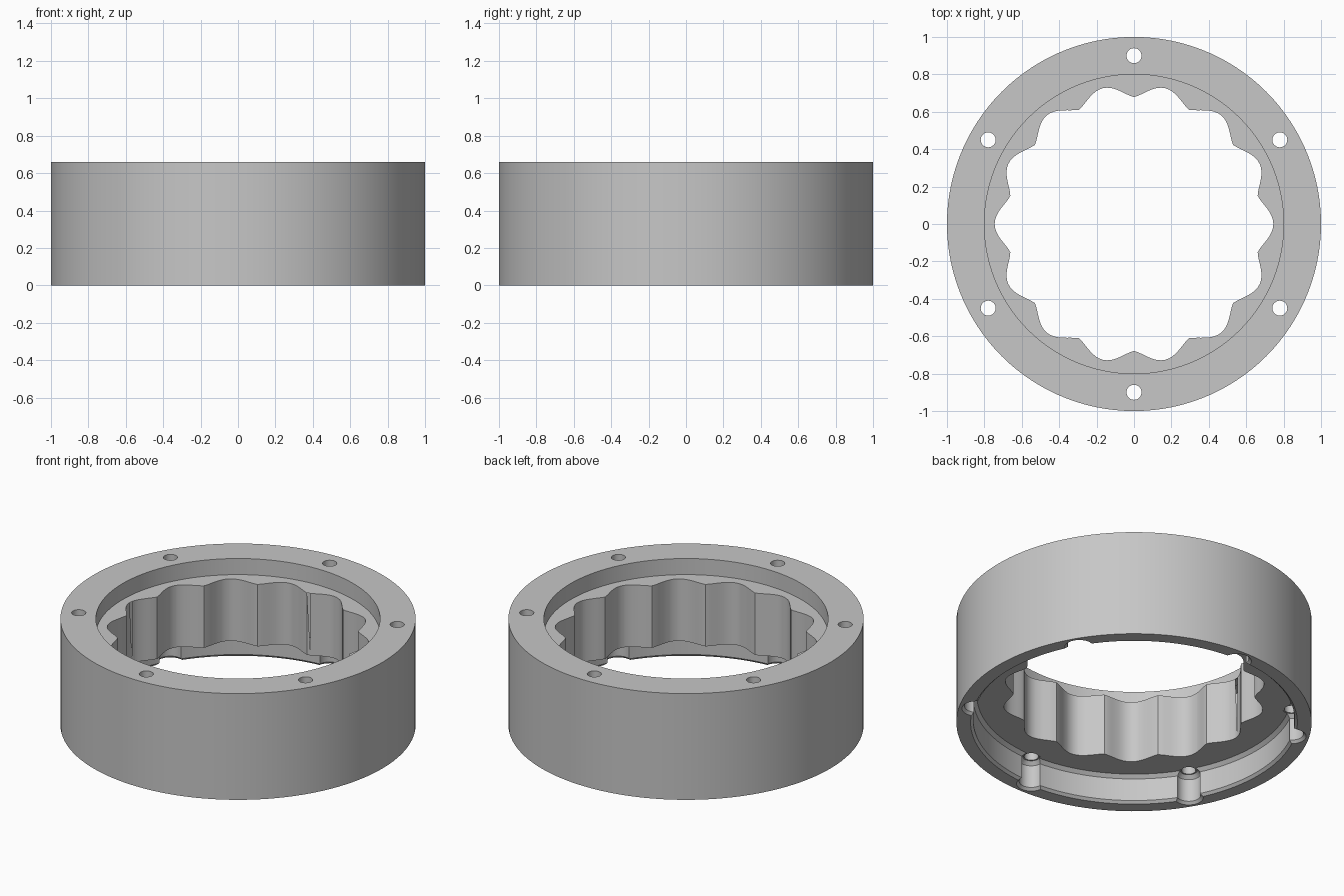
import bpy, bmesh, math

cube = bpy.data.objects.get("Cube")
if cube:
    bpy.data.objects.remove(cube, do_unlink=True)

HEIGHT, LEDGE, CEILING = 0.66, 0.56, 0.175
LOBES = 14

grey = bpy.data.materials.new("machined grey")
grey.use_nodes = True
colour = (0.57, 0.57, 0.57, 1)
grey.diffuse_color = colour
grey.node_tree.nodes["Principled BSDF"].inputs["Base Color"].default_value = colour


def skin(bm, rings, closed):
    """Bridge rings of vertices; a closed stack loops, an open one is capped."""
    n = len(rings[0])
    pairs = list(zip(rings, rings[1:]))
    if closed:
        pairs.append((rings[-1], rings[0]))
    for a, b in pairs:
        for i in range(n):
            j = (i + 1) % n
            bm.faces.new((a[i], a[j], b[j], b[i]))
    if not closed:
        bm.faces.new(rings[0][::-1])
        bm.faces.new(rings[-1])


def lathe(bm, profile, n, centre=(0, 0), closed=False):
    rings = []
    for r, z in profile:
        rings.append([bm.verts.new((centre[0] + r * math.cos(math.tau * i / n),
                                    centre[1] + r * math.sin(math.tau * i / n), z))
                      for i in range(n)])
    skin(bm, rings, closed)


def finish(bm, name):
    bmesh.ops.recalc_face_normals(bm, faces=bm.faces)
    mesh = bpy.data.meshes.new(name)
    bm.to_mesh(mesh)
    bm.free()
    mesh.materials.append(grey)
    ob = bpy.data.objects.new(name, mesh)
    bpy.context.collection.objects.link(ob)
    return ob


# Housing ring: top recess, inner flange and chamfered bottom pocket
bm = bmesh.new()
lathe(bm, [(1, 0), (1, HEIGHT), (0.8, HEIGHT), (0.8, LEDGE), (0.6, LEDGE),
           (0.6, CEILING), (0.885, CEILING), (0.905, 0.155),
           (0.905, 0.015), (0.92, 0)], 120, closed=True)
housing = finish(bm, "housing_ring")

# Cutter for the lobed bore
bm = bmesh.new()
steps = 16
loop = []
for i in range(LOBES * steps):
    a = math.tau * i / (LOBES * steps)
    u = abs((i / steps + 0.5) % 1 - 0.5) * 2
    r = 0.745 - 0.0354 * (1 - math.cos(math.pi * 0.85 * u))
    loop.append((r * math.cos(a), r * math.sin(a)))
skin(bm, [[bm.verts.new((x, y, z)) for x, y in loop] for z in (0.1, 0.6)], False)
bore = finish(bm, "bore_cutter")

# Cutter for six bolt holes with chamfered notches in the pocket wall
bm = bmesh.new()
for k in range(6):
    a = math.radians(30 + 60 * k)
    lathe(bm, [(0.084, -0.001), (0.068, 0.015), (0.068, 0.155), (0.048, 0.176),
               (0.04, 0.176), (0.04, HEIGHT + 0.1)], 32,
          (0.9 * math.cos(a), 0.9 * math.sin(a)))
bolts = finish(bm, "bolt_cutter")

# Cut the housing and bake the result
for cutter in (bore, bolts):
    mod = housing.modifiers.new(cutter.name, "BOOLEAN")
    mod.operation = "DIFFERENCE"
    mod.solver = "EXACT"
    mod.object = cutter
    cutter.hide_render = True
bpy.context.view_layer.update()
baked = bpy.data.meshes.new_from_object(
    housing.evaluated_get(bpy.context.evaluated_depsgraph_get()))
housing.modifiers.clear()
housing.data = baked
for cutter in (bore, bolts):
    bpy.data.objects.remove(cutter, do_unlink=True)

# Smooth walls with sharp rims
bpy.ops.object.select_all(action="DESELECT")
housing.select_set(True)
bpy.context.view_layer.objects.active = housing
bpy.ops.object.shade_smooth_by_angle(angle=math.radians(25))
